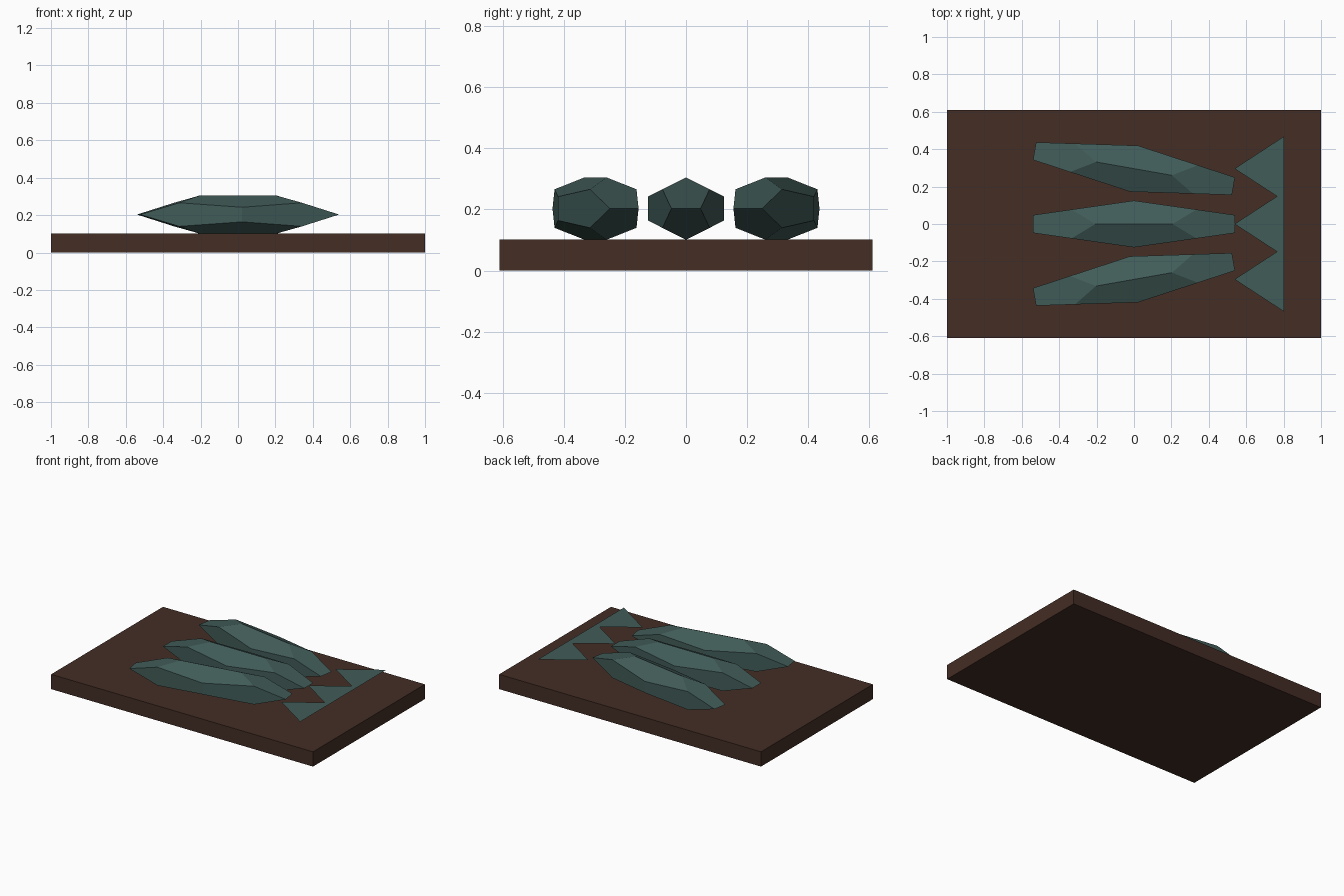
import bpy
import bmesh
import math
from mathutils import Vector

cube = bpy.data.objects.get("Cube")
if cube:
    bpy.data.objects.remove(cube, do_unlink=True)

BOARD_TOP = 0.102
FISH_Z = 0.203
PHI = (1 + math.sqrt(5)) / 2


def material(name, color):
    mat = bpy.data.materials.new(name)
    mat.use_nodes = True
    mat.diffuse_color = color
    bsdf = mat.node_tree.nodes["Principled BSDF"]
    bsdf.inputs["Base Color"].default_value = color
    bsdf.inputs["Roughness"].default_value = 0.8
    return mat


def add_object(name, bm, mat):
    mesh = bpy.data.meshes.new(name)
    bm.to_mesh(mesh)
    bm.free()
    mesh.materials.append(mat)
    obj = bpy.data.objects.new(name, mesh)
    bpy.context.collection.objects.link(obj)
    return obj


def dodecahedron():
    """Twelve-sided solid: hull of a cube's corners and three golden rectangles."""
    signs = (-1, 1)
    points = [Vector((a, b, c)) for a in signs for b in signs for c in signs]
    for a in signs:
        for b in signs:
            p, q = a / PHI, b * PHI
            points += [Vector((p, 0, q)), Vector((q, p, 0)), Vector((0, q, p))]
    bm = bmesh.new()
    for point in points:
        bm.verts.new(point)
    bmesh.ops.convex_hull(bm, input=bm.verts[:])
    bmesh.ops.dissolve_limit(bm, angle_limit=math.radians(2),
                             verts=bm.verts[:], edges=bm.edges[:])
    bmesh.ops.recalc_face_normals(bm, faces=bm.faces[:])
    return bm


wood = material("dark brown wood", (0.057, 0.026, 0.018, 1))
scales = material("grey teal fish", (0.053, 0.107, 0.098, 1))

# Serving board
bm = bmesh.new()
bmesh.ops.create_cube(bm, size=1)
bmesh.ops.scale(bm, vec=(2, 1.22, BOARD_TOP), verts=bm.verts[:])
board = add_object("board", bm, wood)
board.location.z = BOARD_TOP / 2

# Three fish, the outer two turned so their tails gather
for name, side in (("right", -1), ("middle", 0), ("left", 1)):
    y = side * 0.296

    # Stretched faceted body
    bm = dodecahedron()
    half_size = Vector((0.54, 0.125, 0.102)) / PHI
    bmesh.ops.scale(bm, vec=half_size, verts=bm.verts[:])
    body = add_object(f"{name}_fish_body", bm, scales)
    body.location = (0, y, FISH_Z)
    body.rotation_euler.z = math.radians(-10 * side)

    # Flat triangular tail fin
    bm = bmesh.new()
    corners = ((0.538, 0), (0.803, -0.173), (0.803, 0.173))
    bm.faces.new([bm.verts.new((x, dy, 0)) for x, dy in corners])
    tail = add_object(f"{name}_fish_tail", bm, scales)
    tail.location = (0, y, FISH_Z)
